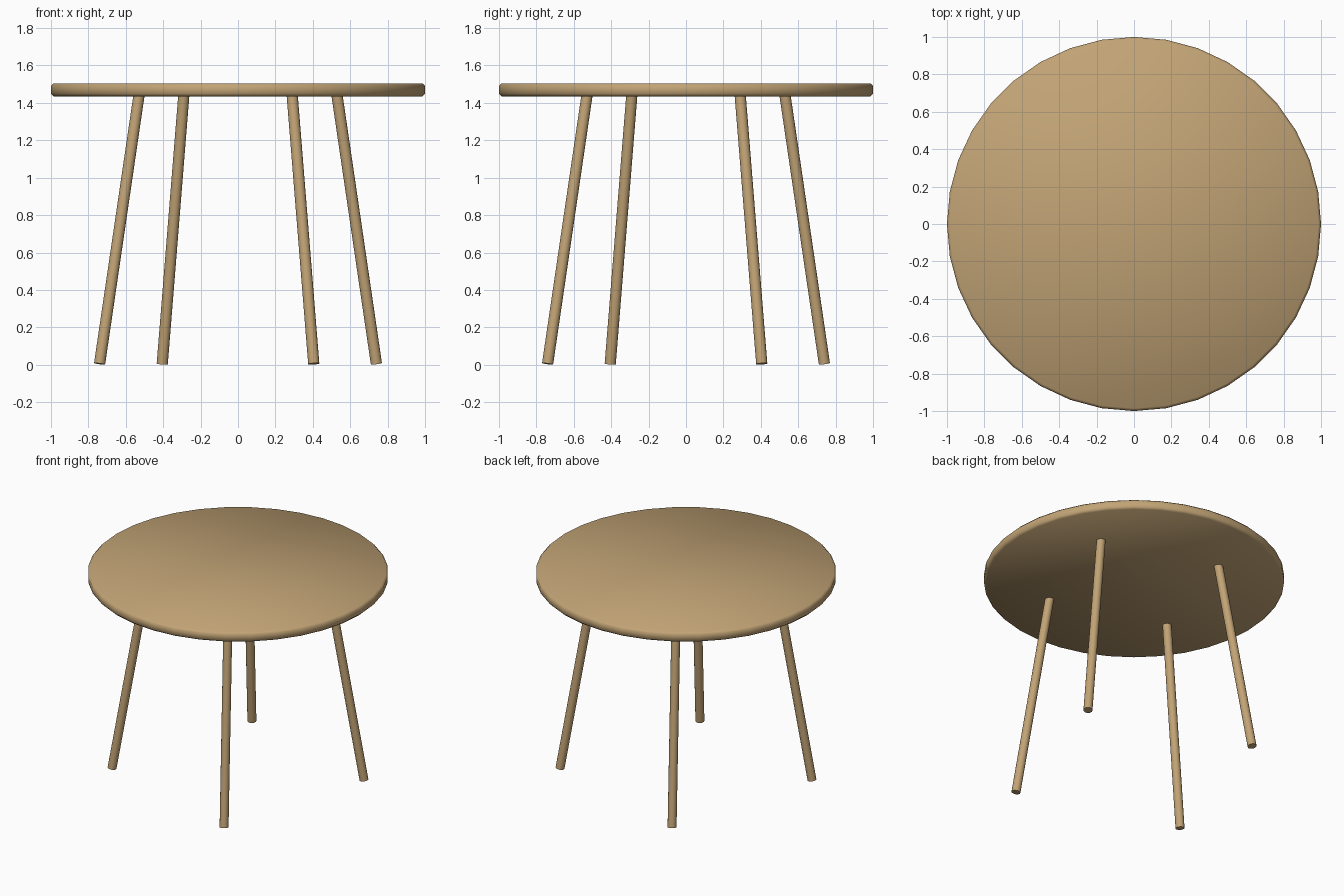
import bpy
from math import pi, radians
from mathutils import Matrix, Vector

cube = bpy.data.objects.get("Cube")
if cube:
    bpy.data.objects.remove(cube, do_unlink=True)

TOP_Z, THICKNESS, LEG_RADIUS = 1.505, 0.07, 0.03

wood = bpy.data.materials.new("light_wood")
wood.use_nodes = True
wood.diffuse_color = (0.54, 0.37, 0.18, 1)
wood.node_tree.nodes["Principled BSDF"].inputs["Base Color"].default_value = wood.diffuse_color


def cylinder(name, start, end, radius, sides):
    """Capped cylinder running from start to end."""
    axis = end - start
    bpy.ops.mesh.primitive_cylinder_add(
        vertices=sides, radius=radius, depth=axis.length,
        location=(start + end) / 2,
        rotation=axis.to_track_quat('Z', 'Y').to_euler())
    obj = bpy.context.object
    obj.name = name
    obj.data.materials.append(wood)
    return obj


# Round tabletop with a softened rim
tabletop = cylinder("tabletop", Vector((0, 0, TOP_Z - THICKNESS)),
                    Vector((0, 0, TOP_Z)), 1, 36)
bevel = tabletop.modifiers.new("soft_rim", 'BEVEL')
bevel.width = 0.014
bevel.segments = 1
bevel.limit_method = 'ANGLE'
bevel.angle_limit = radians(30)
bpy.ops.object.shade_smooth()

# Four splayed round legs, each a quarter turn from the last
foot = Vector((0.405, -0.74, 0.005))
head = Vector((0.289, -0.528, TOP_Z - THICKNESS + 0.015))
for i, side in enumerate(("front_left", "back_left", "back_right", "front_right")):
    turn = Matrix.Rotation(i * pi / 2, 3, 'Z')
    cylinder(side + "_leg", turn @ foot, turn @ head, LEG_RADIUS, 16)
    bpy.ops.object.shade_smooth_by_angle(angle=radians(40))
